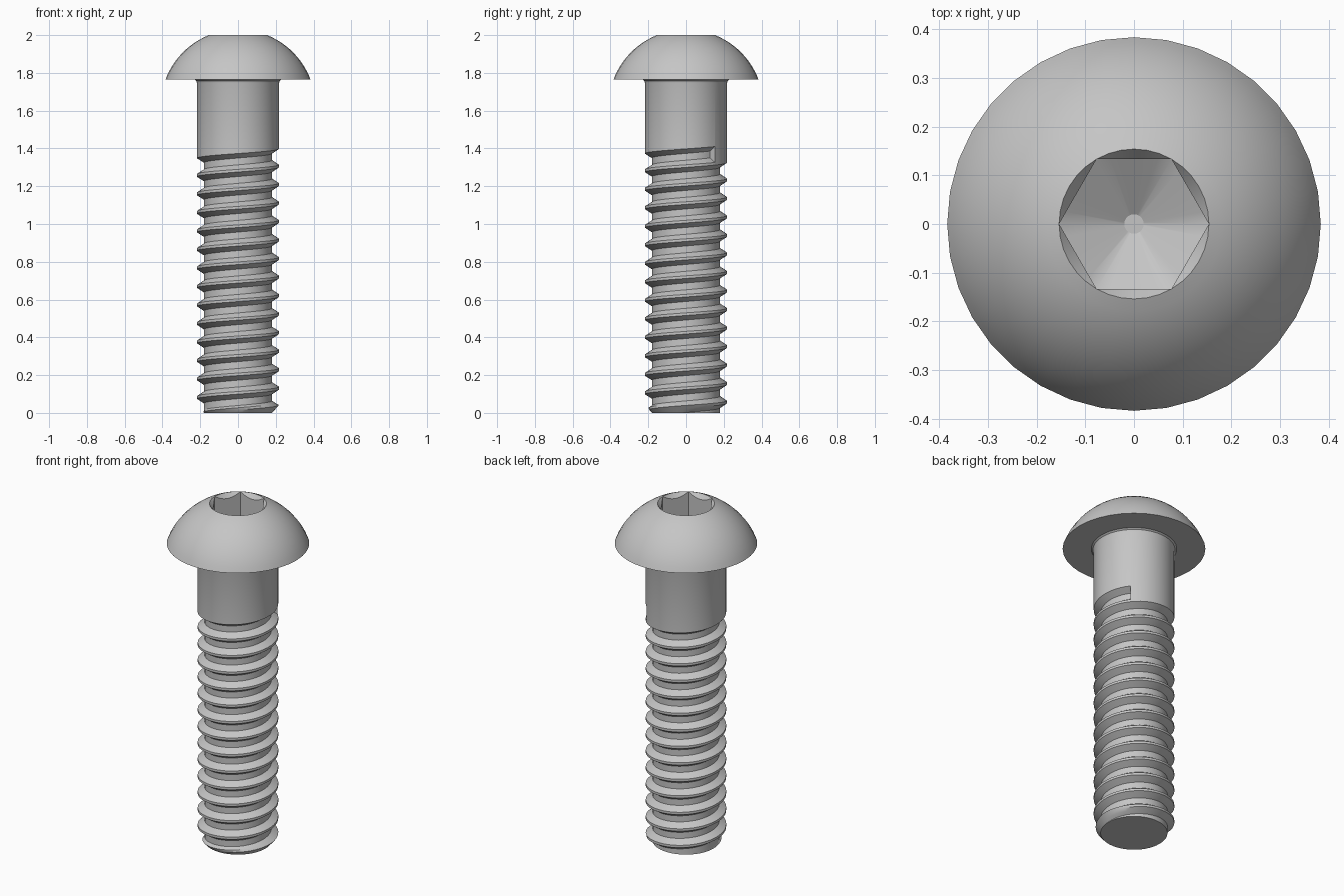
import bpy, bmesh
from math import sin, cos, pi, radians, sqrt, atan2

if "Cube" in bpy.data.objects:
    bpy.data.objects.remove(bpy.data.objects["Cube"])

steel = bpy.data.materials.new("grey steel")
steel.use_nodes = True
GREY = (0.56, 0.56, 0.56, 1)
steel.diffuse_color = GREY
steel.node_tree.nodes["Principled BSDF"].inputs["Base Color"].default_value = GREY

SHANK_R, ROOT_R, END_R = 0.217, 0.18, 0.18
HEAD_R, HEAD_Z, TOP_Z = 0.384, 1.765, 2.0
SOCKET_R = 0.154
COLLAR_R = 0.23


def polar(r, a, z):
    return (r * cos(a), r * sin(a), z)


def finish(name, bm):
    """Weld the mesh, make an object of it and shade it smooth with sharp edges."""
    bmesh.ops.remove_doubles(bm, verts=bm.verts, dist=1e-5)
    bmesh.ops.recalc_face_normals(bm, faces=bm.faces)
    mesh = bpy.data.meshes.new(name)
    bm.to_mesh(mesh)
    bm.free()
    mesh.materials.append(steel)
    obj = bpy.data.objects.new(name, mesh)
    bpy.context.collection.objects.link(obj)
    bpy.ops.object.select_all(action="DESELECT")
    obj.select_set(True)
    bpy.context.view_layer.objects.active = obj
    bpy.ops.object.shade_smooth_by_angle(angle=radians(30))
    return obj


# Domed head with a chamfered hexagonal socket, built as a stack of rings
SIDES = 36


def hexagon(a):
    """Radius of the hexagonal socket in direction a."""
    return SOCKET_R * cos(pi / 6) / cos(a % (pi / 3) - pi / 6)


centre_z = (TOP_Z + HEAD_Z) / 2 - (HEAD_R**2 - SOCKET_R**2) / (2 * (TOP_Z - HEAD_Z))
dome_r = sqrt(HEAD_R**2 + (HEAD_Z - centre_z)**2)
low = atan2(HEAD_Z - centre_z, HEAD_R)
high = atan2(TOP_Z - centre_z, SOCKET_R)

rings = [lambda a: (COLLAR_R, HEAD_Z)]
for k in range(13):
    e = low + (high - low) * k / 12
    rings.append(lambda a, e=e: (dome_r * cos(e), centre_z + dome_r * sin(e)))
rings += [
    lambda a: (hexagon(a), TOP_Z - 1.3 * (SOCKET_R - hexagon(a))),
    lambda a: (hexagon(a), 1.85),
    lambda a: (0.02, 1.775),
]

bm = bmesh.new()
angles = [2 * pi * i / SIDES for i in range(SIDES)]
loops = []
for ring in rings:
    loops.append([bm.verts.new(polar(ring(a)[0], a, ring(a)[1])) for a in angles])
for lower, upper in zip(loops, loops[1:]):
    for i in range(SIDES):
        j = (i + 1) % SIDES
        bm.faces.new((lower[i], lower[j], upper[j], upper[i]))
bm.faces.new(loops[-1])
finish("head", bm)

# Shank with a right-handed helical thread groove
N, TURNS, PITCH = 48, 16, 0.098
LAST = N * TURNS
GROOVE_TOP, START = 1.41, radians(45)
MID_R = (SHANK_R + ROOT_R) / 2
groove = [(0, SHANK_R), (0.012, MID_R), (0.024, ROOT_R), (0.042, ROOT_R),
          (0.06, ROOT_R), (0.072, MID_R), (0.084, SHANK_R), (PITCH, SHANK_R)]
TOP_EDGE = 6

bm = bmesh.new()


def turn_angle(i):
    return START + 2 * pi * (i % N) / N


def thread_point(i, dz, r):
    z = max(0, GROOVE_TOP - groove[TOP_EDGE][0] + PITCH * (i - LAST) / N + dz)
    r = END_R if z == 0 else min(r, END_R + 0.9 * z)
    return bm.verts.new(polar(r, turn_angle(i), z))


def bridge(a, b):
    for k in range(len(a) - 1):
        bm.faces.new((a[k], b[k], b[k + 1], a[k + 1]))


strips = [[thread_point(i, dz, r) for dz, r in groove] for i in range(LAST + 1)]
for i in range(LAST):
    # The last turn has no crest above it: the plain shank takes over there
    count = len(groove) if i < LAST - N else TOP_EDGE + 1
    bridge(strips[i][:count], strips[i + 1][:count])
bm.faces.new(strips[LAST][:TOP_EDGE + 1])

# Plain shank with a small fillet under the head
collar = [(SHANK_R, 1.745), (0.221, 1.758), (COLLAR_R, HEAD_Z)]
columns = []
for i in range(LAST - N, LAST + 1):
    columns.append([strips[i][TOP_EDGE]]
                   + [bm.verts.new(polar(r, turn_angle(i), z)) for r, z in collar])
for a, b in zip(columns, columns[1:]):
    bridge(a, b)

# Flat end
bm.faces.new([bm.verts.new(polar(END_R, turn_angle(i), 0)) for i in range(N)])
loose = [v for v in bm.verts if not v.link_faces]
bmesh.ops.delete(bm, geom=loose, context="VERTS")
finish("threaded_shank", bm)
